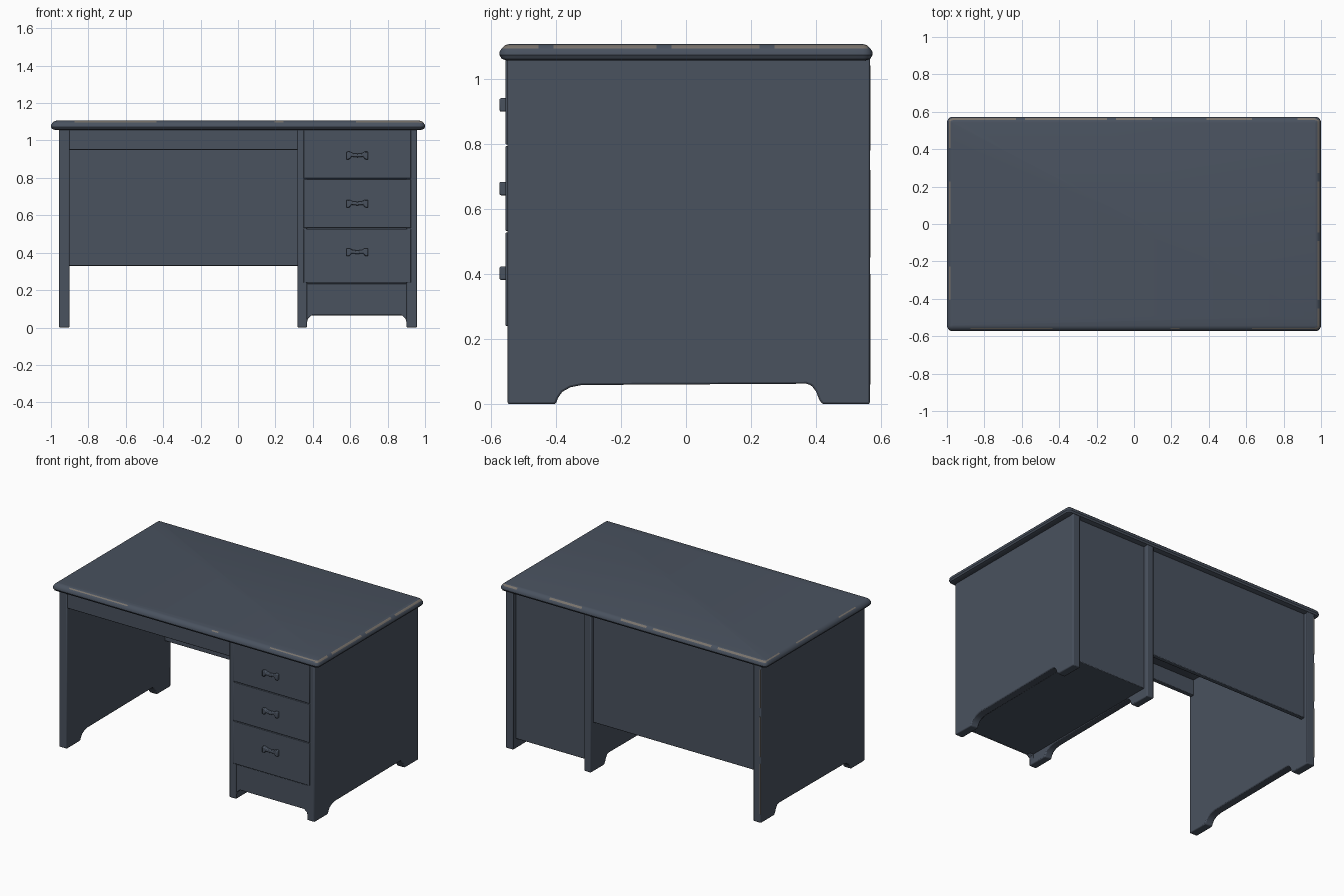
import bpy, bmesh, math

cube = bpy.data.objects.get("Cube")
if cube:
    bpy.data.objects.remove(cube, do_unlink=True)


def material(name, rgb):
    m = bpy.data.materials.new(name)
    m.use_nodes = True
    m.diffuse_color = (*rgb, 1)
    m.node_tree.nodes["Principled BSDF"].inputs["Base Color"].default_value = (*rgb, 1)
    return m


SLATE = material("slate blue paint", (0.067, 0.084, 0.114))
WORN = material("worn edge", (0.19, 0.17, 0.15))


def finish(name, bm, mats, bevel=0):
    bmesh.ops.recalc_face_normals(bm, faces=bm.faces)
    mesh = bpy.data.meshes.new(name)
    bm.to_mesh(mesh)
    bm.free()
    for m in mats:
        mesh.materials.append(m)
    ob = bpy.data.objects.new(name, mesh)
    bpy.context.collection.objects.link(ob)
    if bevel:
        mod = ob.modifiers.new("soft edges", "BEVEL")
        mod.width, mod.segments, mod.limit_method = bevel, 2, "ANGLE"
    bpy.ops.object.select_all(action="DESELECT")
    ob.select_set(True)
    bpy.context.view_layer.objects.active = ob
    bpy.ops.object.shade_smooth_by_angle(angle=math.radians(35))
    return ob


def prism(name, outline, place, lo, hi, bevel=0.004, mat=SLATE):
    """Extrude a 2D outline between lo and hi; place maps (u, v, depth) to xyz."""
    bm = bmesh.new()
    a = [bm.verts.new(place(u, v, lo)) for u, v in outline]
    b = [bm.verts.new(place(u, v, hi)) for u, v in outline]
    bm.faces.new(a)
    bm.faces.new(b[::-1])
    for i in range(len(a)):
        j = (i + 1) % len(a)
        bm.faces.new((a[i], a[j], b[j], b[i]))
    return finish(name, bm, [mat], bevel)


def along_x(u, v, d):
    return (d, u, v)


def along_y(u, v, d):
    return (u, d, v)


def box(name, x0, x1, y0, y1, z0, z1, bevel=0.004, mat=SLATE):
    return prism(name, [(x0, z0), (x1, z0), (x1, z1), (x0, z1)], along_y, y0, y1, bevel, mat)


FRONT, BACK, UNDER = -0.548, 0.565, 1.065

# Upright panels with feet cut into the lower edge
side = [(FRONT, UNDER), (FRONT, 0), (-0.40, 0), (-0.394, 0.018), (-0.38, 0.038),
        (-0.355, 0.052), (-0.32, 0.059), (0.37, 0.063), (0.386, 0.057), (0.40, 0.038),
        (0.41, 0.012), (0.42, 0), (BACK, 0), (BACK, UNDER)]
for name, x0, x1 in (("right_side_panel", -0.957, -0.90),
                     ("divider_panel", 0.318, 0.37),
                     ("left_side_panel", 0.90, 0.957)):
    prism(name, side, along_x, x0, x1, 0.006)

# Drawer cabinet, its shaped plinth, and the knee space boards
box("drawer_cabinet", 0.36, 0.91, -0.53, BACK - 0.03, 0.065, UNDER)
plinth = [(0.36, 0.235), (0.36, 0.015), (0.368, 0.022), (0.374, 0.048), (0.395, 0.066),
          (0.875, 0.066), (0.896, 0.048), (0.902, 0.022), (0.91, 0.015), (0.91, 0.235)]
prism("plinth", plinth, along_y, -0.543, -0.51, 0.003)
box("modesty_panel", -0.91, 0.33, BACK - 0.06, BACK - 0.03, 0.33, UNDER)
box("front_apron", -0.91, 0.33, -0.54, -0.51, 0.95, UNDER)

# Three drawer fronts, each with a bracket handle
handle = [(-0.058, 0.018), (-0.04, 0.018), (-0.025, 0.01), (0, 0.007)]
handle_low = [(0, -0.012), (-0.032, -0.008), (-0.04, -0.022), (-0.058, -0.024)]
half = handle + handle_low
shape = handle + [(-u, v) for u, v in handle[-2::-1]]
shape += [(-u, v) for u, v in handle_low[::-1]] + handle_low[1:]
for i, (z0, z1, hz) in enumerate(((0.24, 0.528, 0.405), (0.532, 0.793, 0.665),
                                  (0.797, UNDER, 0.922))):
    box(f"drawer_front_{i + 1}", 0.35, 0.925, -0.554, -0.52, z0, z1, 0.003)
    prism(f"drawer_handle_{i + 1}", [(0.638 + u, hz + v) for u, v in shape],
          along_y, -0.573, -0.55, 0.005)

# Table top: rounded rectangle rings lofted along a bullnose profile
HX, HY, R = 1.0, 0.573, 0.03
profile = [(0.022, 1.056), (0.007, 1.061), (0, 1.072), (0.001, 1.084), (0.007, 1.093),
           (0.011, 1.097), (0.018, 1.103), (0.03, 1.106)]


def ring(inset):
    r = max(R - inset, 0.004)
    cx, cy = HX - inset - r, HY - inset - r
    corners = []
    for k, (sx, sy) in enumerate(((1, 1), (-1, 1), (-1, -1), (1, -1))):
        corners.append([(sx * cx + r * math.cos((k + t / 4) * math.pi / 2),
                         sy * cy + r * math.sin((k + t / 4) * math.pi / 2)) for t in range(5)])
    pts = []
    for k in range(4):
        pts += corners[k]
        p, q = corners[k][-1], corners[(k + 1) % 4][0]
        n = 40 if k % 2 == 0 else 24
        pts += [(p[0] + (q[0] - p[0]) * t / n, p[1] + (q[1] - p[1]) * t / n) for t in range(1, n)]
    return pts


def is_worn(x, y, band):
    """Chipped paint along the upper lip, heaviest at the +x end and the back."""
    if band not in (4, 5):
        return False
    if x > 0.97:
        return math.sin(19 * y) > -0.93
    if y > 0.55:
        return x < 0.12 and math.sin(13 * x) > -0.9 or 0.4 < x < 0.65 or x > 0.85
    if y < -0.55:
        return band == 5 and (-0.85 < x < -0.45 or 0.18 < x < 0.24 or x > 0.65)
    return band == 5 and math.sin(15 * y) > 0


bm = bmesh.new()
loops = [[bm.verts.new((x, y, z)) for x, y in ring(inset)] for inset, z in profile]
for band, (a, b) in enumerate(zip(loops, loops[1:])):
    for i in range(len(a)):
        j = (i + 1) % len(a)
        f = bm.faces.new((a[i], a[j], b[j], b[i]))
        c = f.calc_center_median()
        f.material_index = int(is_worn(c.x, c.y, band))
bm.faces.new(loops[0][::-1])
bm.faces.new(loops[-1])
finish("table_top", bm, [SLATE, WORN])

# Thin chipped streaks on the upright edges
for i, (x, y, z0, z1) in enumerate(((-0.952, BACK, 0.06, 0.4), (-0.952, BACK, 0.45, 0.72),
                                    (-0.952, BACK, 0.78, 1.04), (0.362, FRONT, 0.28, 0.34))):
    box(f"edge_wear_{i + 1}", x - 0.004, x + 0.004, y - 0.001, y + 0.001, z0, z1, 0, WORN)
